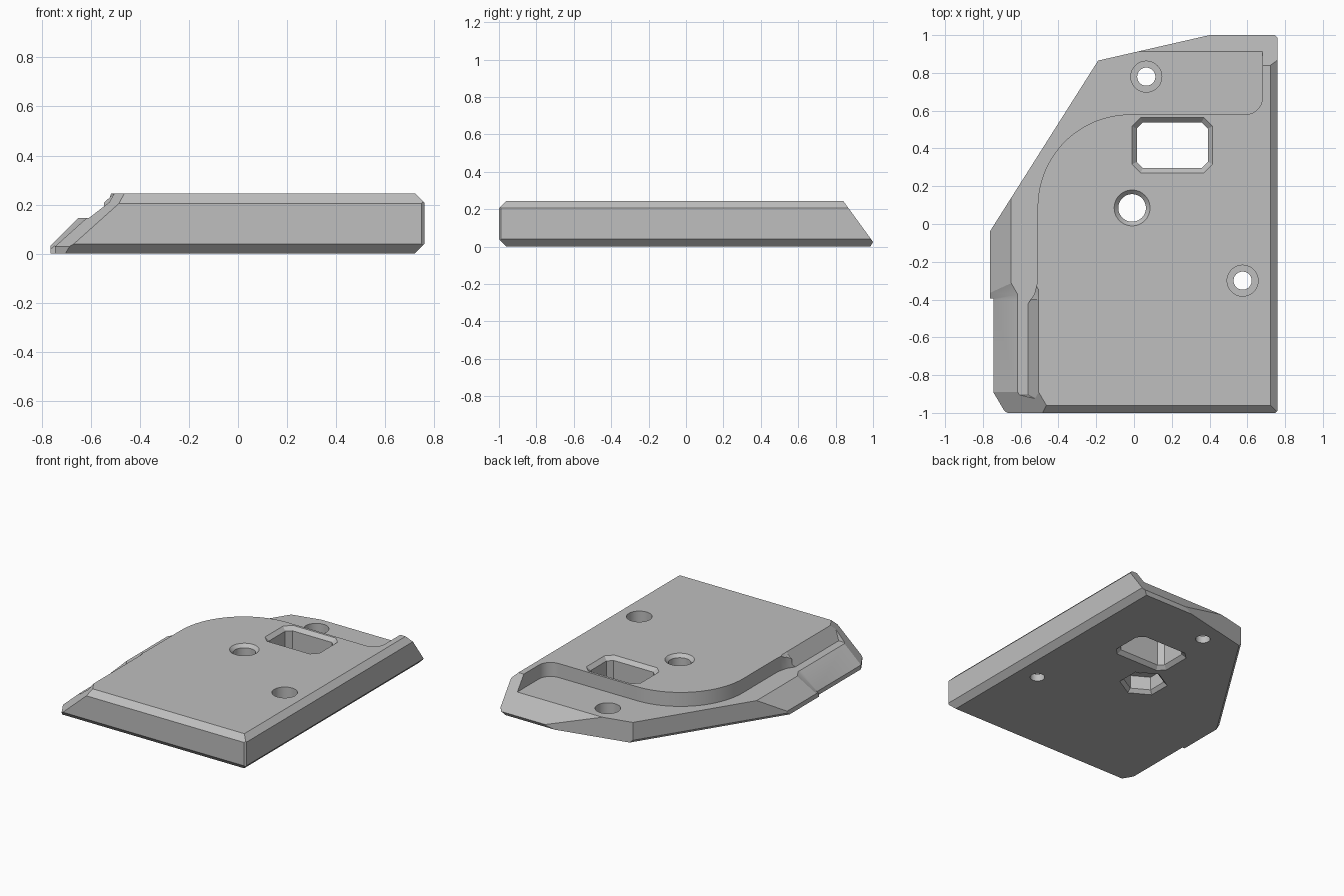
import bpy, bmesh
from math import cos, sin, pi, radians
from mathutils import Vector

cube = bpy.data.objects.get("Cube")
if cube:
    bpy.data.objects.remove(cube, do_unlink=True)

TOP, LEDGE = 0.245, 0.146

grey = bpy.data.materials.new("plain grey")
grey.use_nodes = True
grey.diffuse_color = (0.52, 0.52, 0.52, 1)
grey.node_tree.nodes["Principled BSDF"].inputs["Base Color"].default_value = (0.52, 0.52, 0.52, 1)


def finish(bm, name):
    bmesh.ops.recalc_face_normals(bm, faces=bm.faces)
    mesh = bpy.data.meshes.new(name)
    bm.to_mesh(mesh)
    bm.free()
    mesh.materials.append(grey)
    obj = bpy.data.objects.new(name, mesh)
    bpy.context.collection.objects.link(obj)
    return obj


def clipped_box(name, low, high, planes):
    """Box trimmed by planes given as (point, outward normal)."""
    bm = bmesh.new()
    bmesh.ops.create_cube(bm, size=1)
    low, high = Vector(low), Vector(high)
    for v in bm.verts:
        v.co = [l + (c + 0.5) * (h - l) for c, l, h in zip(v.co, low, high)]
    for point, normal in planes:
        cut = bmesh.ops.bisect_plane(bm, geom=bm.verts[:] + bm.edges[:] + bm.faces[:],
                                     plane_co=point, plane_no=Vector(normal).normalized(),
                                     clear_outer=True, dist=1e-6)
        edges = [e for e in cut["geom_cut"] if isinstance(e, bmesh.types.BMEdge)]
        if edges:
            bmesh.ops.holes_fill(bm, edges=edges, sides=0)
    return finish(bm, name)


def loft(name, sections):
    """Solid through (z, outline) sections with equal point counts."""
    bm = bmesh.new()
    rings = [[bm.verts.new((x, y, z)) for x, y in pts] for z, pts in sections]
    for a, b in zip(rings, rings[1:]):
        for i in range(len(a)):
            j = (i + 1) % len(a)
            bm.faces.new((a[i], a[j], b[j], b[i]))
    bm.faces.new(rings[0])
    bm.faces.new(rings[-1])
    return finish(bm, name)


def arc(cx, cy, r, start, end, n):
    return [(cx + r * cos(radians(start + (end - start) * i / n)),
             cy + r * sin(radians(start + (end - start) * i / n))) for i in range(n + 1)]


def circle(cx, cy, r, n=48, turn=0):
    return arc(cx, cy, r, turn, turn + 360, n)[:-1]


def octagon(cx, cy, hx, hy, c):
    return [(cx + x, cy + y) for x, y in
            [(hx, c - hy), (hx, hy - c), (hx - c, hy), (c - hx, hy),
             (-hx, hy - c), (-hx, c - hy), (c - hx, -hy), (hx - c, -hy)]]


# Main plate with chamfered and sloped edges
plate = clipped_box("plate", (-0.763, -1, 0), (0.76, 1, TOP), [
    ((0, -0.96, TOP), (0, -1, 1)), ((0, -0.96, 0), (0, -1, -1)),
    ((0.722, 0, TOP), (1, 0, 1)), ((0.72, 0, 0), (1, 0, -1)),
    ((0, 0.84, TOP), (0, 0.22, 0.16)), ((0, 0.985, 0), (0, 1, -0.6)),
    ((-0.19, 0.865, 0), (-0.895, 0.567, 0)),
    ((-0.19, 0.865, 0.02), (-0.895, 0.567, -0.8)),
    ((0.4, 1, 0), (-0.135, 0.59, 0)),
    ((-0.763, 0, 0.033), (-1, 0, 1)),
    ((-0.745, -0.89, 0), (-0.11, -0.065, 0)),
    ((-0.745, -0.89, 0.03), (-0.861, -0.509, 0.961)),
    ((0.76, -0.988, 0), (1, -1, 0)), ((0.76, 0.985, 0), (1, 1, 0))])

cutters = []

# Set back the front part of the left flank
cutters.append(clipped_box("flank_cut", (-1.5, -1.5, -0.5), (0, 0.5, 1), [
    ((-0.745, 0, 0.03), (0.215, 0, -0.24)),
    ((-0.76, -0.37, 0.033), (0.096, 0.055, -0.121))]))
cutters.append(clipped_box("flank_foot_cut", (-1.5, -1.5, -0.5), (-0.745, -0.395, 0.06), []))

# Lowered ledge round the back left
ledge = [(0.68, 1.3)] + arc(0.59, 0.67, 0.09, 0, -90, 10) + arc(-0.02, 0.09, 0.49, 90, 180, 32)
ledge += [(-0.51, -0.3), (-0.527, -0.37), (-0.56, -0.42), (-1.3, -0.42), (-1.3, 1.3)]
cutters.append(loft("ledge_cut", [(LEDGE, ledge), (0.5, ledge)]))

# Narrow rail step with a leaning wall
cutters.append(clipped_box("rail_cut", (-1.2, -0.94, LEDGE), (-0.3, -0.4, 0.5), [
    ((-0.56, 0, LEDGE), (0.1, 0, -0.056)), ((0, -0.905, LEDGE), (0, -1, -0.3))]))

# Window with chamfered rims
wide, slim = octagon(0.203, 0.417, 0.213, 0.146, 0.045), octagon(0.203, 0.417, 0.188, 0.121, 0.033)
cutters.append(loft("window_cut", [(-0.1, wide), (0, wide), (0.025, slim),
                                   (TOP - 0.025, slim), (TOP, wide), (0.4, wide)]))

# Centre bolt hole: chamfered above, hexagonal pocket below
hx, hy = -0.01, 0.085
cutters.append(loft("bolt_cut", [(-0.1, circle(hx, hy, 0.073)), (TOP - 0.022, circle(hx, hy, 0.073)),
                                 (TOP, circle(hx, hy, 0.095)), (0.4, circle(hx, hy, 0.095))]))
hex_wide, hex_slim = circle(hx, hy, 0.158, 6, 30), circle(hx, hy, 0.135, 6, 30)
cutters.append(loft("nut_cut", [(-0.1, hex_wide), (0, hex_wide), (0.025, hex_slim), (0.12, hex_slim)]))

# Counterbored screw holes
for x, y in ((0.065, 0.78), (0.575, -0.3)):
    cutters.append(loft("screw_cut", [(-0.1, circle(x, y, 0.048)), (0.3, circle(x, y, 0.048))]))
    cutters.append(loft("head_cut", [(0.05, circle(x, y, 0.082)), (0.4, circle(x, y, 0.082))]))

bpy.ops.object.select_all(action='DESELECT')
plate.select_set(True)
bpy.context.view_layer.objects.active = plate
for cutter in cutters:
    cutter.hide_render = True
    mod = plate.modifiers.new("cut", 'BOOLEAN')
    mod.operation, mod.solver, mod.object = 'DIFFERENCE', 'EXACT', cutter
    bpy.ops.object.modifier_apply(modifier=mod.name)
    bpy.data.objects.remove(cutter, do_unlink=True)

bpy.ops.object.shade_smooth_by_angle(angle=radians(20))
